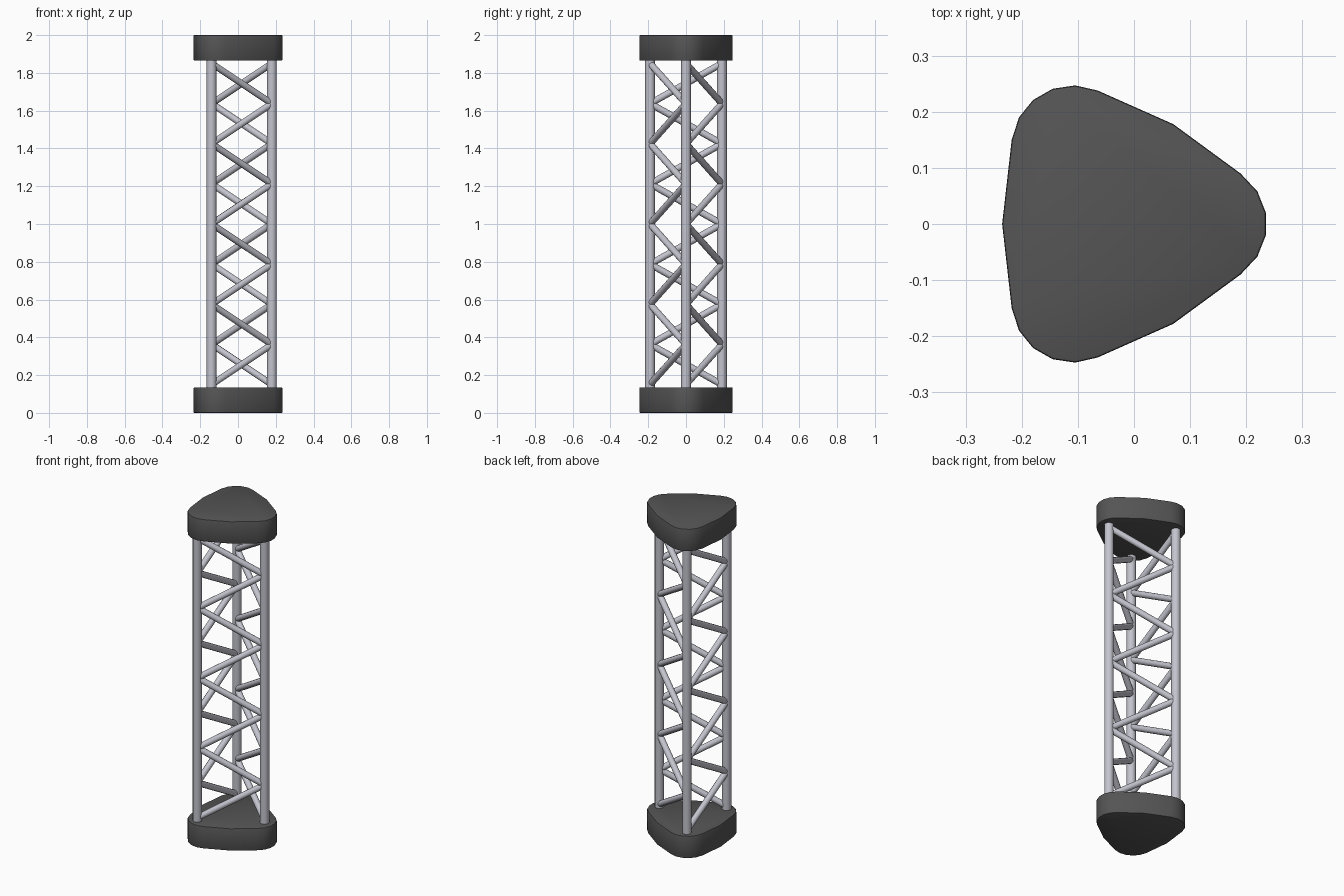
import bpy, bmesh
from math import radians
from mathutils import Vector

if "Cube" in bpy.data.objects:
    bpy.data.objects.remove(bpy.data.objects["Cube"])


def material(name, rgb):
    m = bpy.data.materials.new(name)
    m.diffuse_color = (*rgb, 1)
    m.use_nodes = True
    m.node_tree.nodes["Principled BSDF"].inputs["Base Color"].default_value = m.diffuse_color
    return m


DARK = material("dark_cap", (0.09, 0.09, 0.09))
METAL = material("metal", (0.55, 0.55, 0.62))


def finish(obj, mat, angle):
    obj.data.materials.append(mat)
    bpy.ops.object.select_all(action='DESELECT')
    obj.select_set(True)
    bpy.context.view_layer.objects.active = obj
    bpy.ops.object.shade_smooth_by_angle(angle=radians(angle))


def tube(name, a, b, r, sides=12):
    a, b = Vector(a), Vector(b)
    d = b - a
    bpy.ops.mesh.primitive_cylinder_add(vertices=sides, radius=r, depth=d.length,
                                        location=(a + b) / 2)
    o = bpy.context.object
    o.name = name
    o.rotation_euler = d.to_track_quat('Z', 'Y').to_euler()
    finish(o, METAL, 40)


# Rounded triangular end caps: half outline, mirrored across y
HALF = [(-0.218, 0.15), (-0.205, 0.19), (-0.18, 0.221), (-0.145, 0.241),
        (-0.105, 0.247), (-0.065, 0.238), (0.07, 0.178), (0.19, 0.09),
        (0.22, 0.058), (0.235, 0.02)]
OUTLINE = [(-0.235, 0)] + [(x, -y) for x, y in HALF] + HALF[::-1]


def cap(name, z0, z1):
    bm = bmesh.new()
    f = bm.faces.new([bm.verts.new((x, y, z0)) for x, y in OUTLINE])
    ext = bmesh.ops.extrude_face_region(bm, geom=[f], use_keep_orig=True)
    top = [v for v in ext["geom"] if isinstance(v, bmesh.types.BMVert)]
    bmesh.ops.translate(bm, verts=top, vec=(0, 0, z1 - z0))
    bmesh.ops.recalc_face_normals(bm, faces=bm.faces)
    # soften the top and bottom rims
    rims = [e for e in bm.edges if abs(e.verts[0].co.z - e.verts[1].co.z) < 1e-5]
    bmesh.ops.bevel(bm, geom=rims, offset=0.005, segments=2, profile=0.5,
                    affect='EDGES')
    me = bpy.data.meshes.new(name)
    bm.to_mesh(me)
    bm.free()
    o = bpy.data.objects.new(name, me)
    bpy.context.collection.objects.link(o)
    finish(o, DARK, 35)


cap("bottom_cap", 0, 0.135)
cap("top_cap", 1.865, 2)

# Three upright rails
CORNERS = [(-0.14, -0.19), (0.179, 0), (-0.14, 0.19)]
for i, (x, y) in enumerate(CORNERS):
    tube(f"rail_{i + 1}", (x, y, 0.1), (x, y, 1.9), 0.026)

# Zigzag braces on each of the three sides
STEPS, Z0, Z1 = 8, 0.15, 1.85
for side in range(3):
    ends = CORNERS[side], CORNERS[(side + 1) % 3]
    pts = [(*ends[k % 2], Z0 + (Z1 - Z0) * k / STEPS) for k in range(STEPS + 1)]
    for k in range(STEPS):
        tube(f"brace_{side + 1}_{k + 1}", pts[k], pts[k + 1], 0.018)
